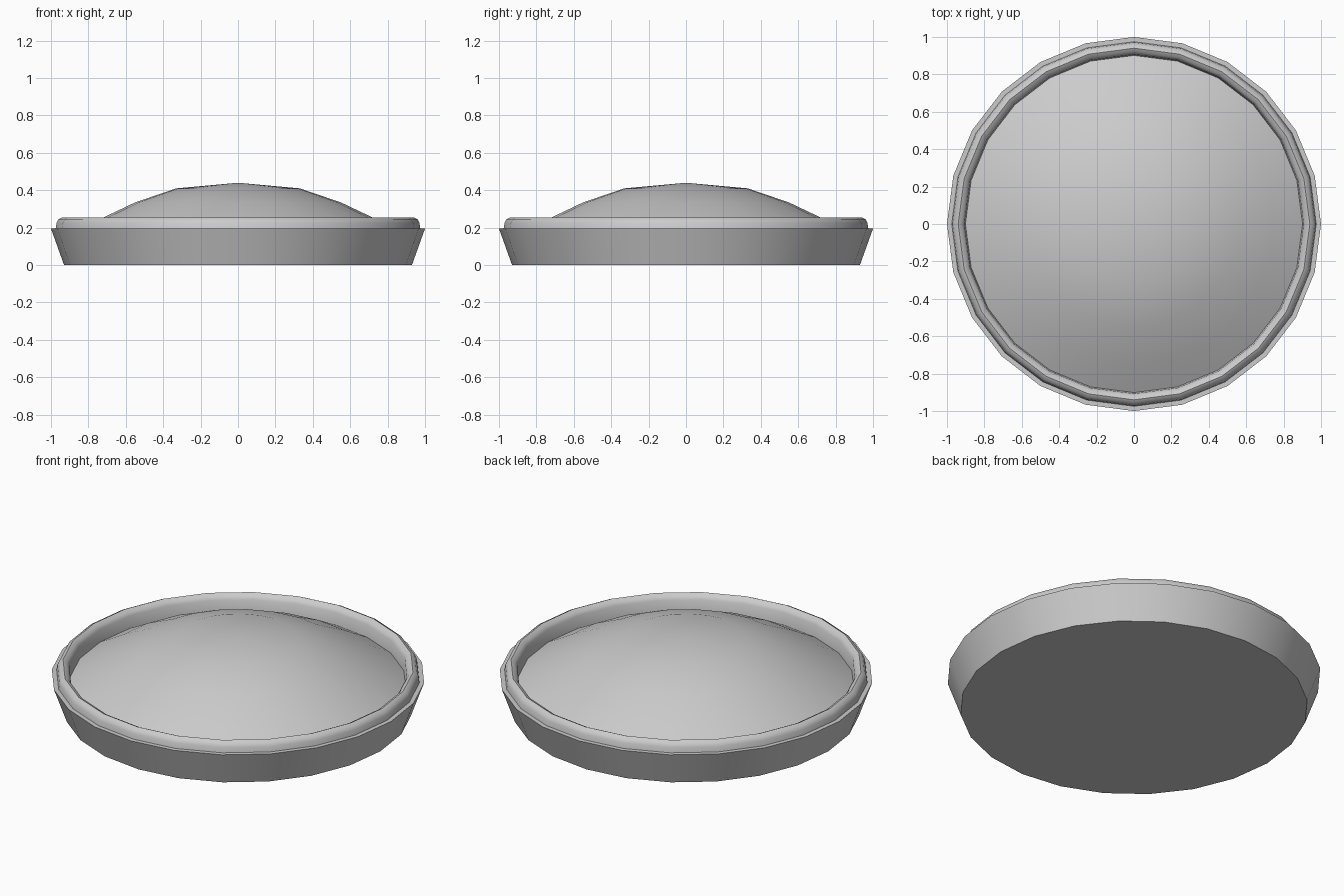
import bpy, bmesh, math

if "Cube" in bpy.data.objects:
    bpy.data.objects.remove(bpy.data.objects["Cube"])

SIDES = 24

def lathe(name, profile, angle):
    """Revolve (radius, z) points around z; radius 0 makes a pole."""
    bm = bmesh.new()
    rings = []
    for r, z in profile:
        if r == 0:
            rings.append([bm.verts.new((0, 0, z))] * SIDES)
        else:
            rings.append([bm.verts.new((r * math.cos(math.tau * i / SIDES),
                                        r * math.sin(math.tau * i / SIDES), z))
                          for i in range(SIDES)])
    for a, b in zip(rings, rings[1:]):
        for i in range(SIDES):
            j = (i + 1) % SIDES
            bm.faces.new(list(dict.fromkeys((a[i], a[j], b[j], b[i]))))
    mesh = bpy.data.meshes.new(name)
    bm.to_mesh(mesh)
    bm.free()
    ob = bpy.data.objects.new(name, mesh)
    bpy.context.collection.objects.link(ob)
    bpy.ops.object.select_all(action='DESELECT')
    ob.select_set(True)
    bpy.context.view_layer.objects.active = ob
    bpy.ops.object.shade_smooth_by_angle(angle=math.radians(angle))
    return ob

# Flared dish with a flat bottom and a narrow ledge
lathe("dish", [(0, 0), (0.93, 0), (1.0, 0.195), (0.965, 0.195)], 40)

# Rounded crust rim sitting inside the ledge
lathe("crust_rim", [(0.975, 0.193), (0.97, 0.225), (0.96, 0.245), (0.94, 0.255),
                    (0.92, 0.245), (0.907, 0.225), (0.90, 0.14)], 50)

# Domed top, sloping down inside the rim
lathe("domed_top", [(0.91, 0.15), (0.75, 0.24), (0.55, 0.335),
                    (0.33, 0.41), (0, 0.44)], 60)
